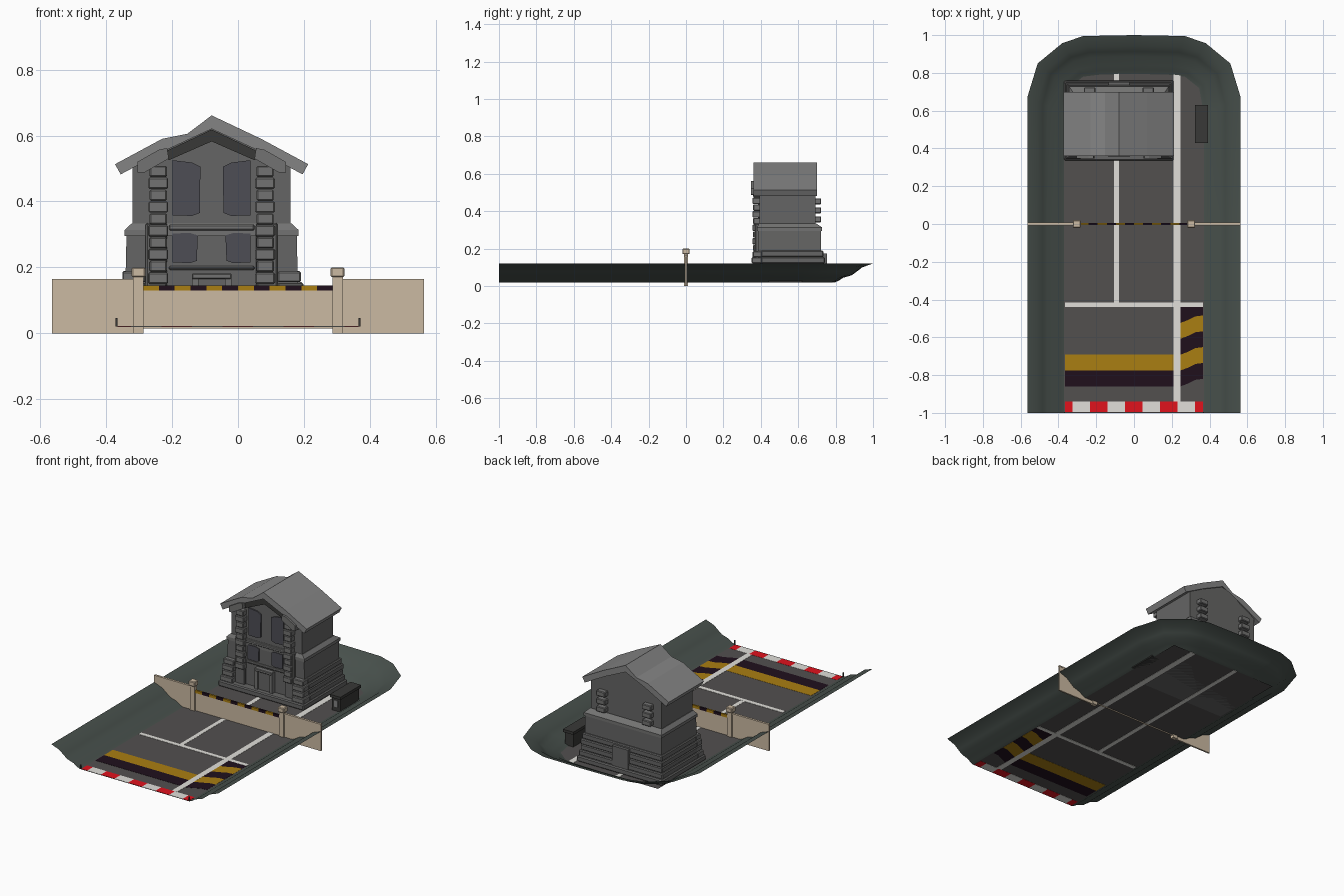
import bpy, bmesh
from mathutils import Vector

if "Cube" in bpy.data.objects:
    bpy.data.objects.remove(bpy.data.objects["Cube"])


def mat(name, r, g, b):
    m = bpy.data.materials.new(name)
    m.diffuse_color = (r, g, b, 1)
    m.use_nodes = True
    m.node_tree.nodes["Principled BSDF"].inputs["Base Color"].default_value = m.diffuse_color
    return m


ASPHALT = mat("asphalt", .085, .08, .078)
BANK = mat("bank_green_grey", .065, .082, .073)
WHITE = mat("white_paint", .75, .74, .70)
YELLOW = mat("yellow_paint", .40, .21, .006)
BLACK = mat("black_paint", .014, .005, .012)
RED = mat("red_paint", .75, .006, .012)
TAN = mat("tan_wall", .60, .49, .36)
STONE = mat("stone", .13, .13, .128)
TRIM = mat("trim_stone", .17, .17, .168)
ROOF = mat("roof_grey", .23, .23, .23)
GLASS = mat("window_glass", .075, .075, .09)
DARK = mat("dark_grey", .04, .04, .038)


def make(name, bm, material, smooth=None):
    bmesh.ops.recalc_face_normals(bm, faces=bm.faces)
    me = bpy.data.meshes.new(name)
    bm.to_mesh(me)
    bm.free()
    ob = bpy.data.objects.new(name, me)
    bpy.context.collection.objects.link(ob)
    me.materials.append(material)
    if smooth:
        bpy.context.view_layer.objects.active = ob
        ob.select_set(True)
        bpy.ops.object.shade_smooth_by_angle(angle=smooth)
        ob.select_set(False)
    return ob


def extrude(name, pts, vec, material):
    """Closed outline of 3D points, extruded into a solid."""
    bm = bmesh.new()
    f = bm.faces.new([bm.verts.new(p) for p in pts])
    g = bmesh.ops.extrude_face_region(bm, geom=[f])["geom"]
    bmesh.ops.translate(bm, vec=vec, verts=[v for v in g if isinstance(v, bmesh.types.BMVert)])
    return make(name, bm, material)


def prism(name, xz, y0, y1, material):
    return extrude(name, [(x, y0, z) for x, z in xz], (0, y1 - y0, 0), material)


def box(name, x0, x1, y0, y1, z0, z1, material, bevel=0):
    ob = prism(name, [(x0, z0), (x1, z0), (x1, z1), (x0, z1)], y0, y1, material)
    if bevel:
        b = ob.modifiers.new("bevel", "BEVEL")
        b.width, b.segments = bevel, 1
    return ob


# Road sheet
Z = .02
bm = bmesh.new()
bm.faces.new([bm.verts.new(p) for p in [(-.37, -1, Z), (.37, -1, Z), (.37, .8, Z), (-.37, .8, Z)]])
make("road", bm, ASPHALT)


# Road paint, thin enough to show from both sides
def paint(name, outline, material, t=.001):
    extrude(name, [(x, y, Z - t) for x, y in outline], (0, 0, 2 * t), material)


def stripe(name, x0, x1, y0, y1, material, t=.001):
    paint(name, [(x0, y0), (x1, y0), (x1, y1), (x0, y1)], material, t)


stripe("centre_line", -.105, -.08, -.42, .8, WHITE)
stripe("side_line", .21, .245, -.94, .8, WHITE, .0013)
stripe("stop_line", -.365, .365, -.44, -.415, WHITE, .0016)
stripe("yellow_band", -.365, .21, -.775, -.69, YELLOW)
stripe("black_band", -.365, .21, -.86, -.775, BLACK)
for i in range(5):
    lo, hi = -.86 + i * .084, -.776 + i * .084
    top = min(hi + .04, -.44)
    paint("chevron_band", [(.245, lo), (.285, lo + .015), (.325, lo + .035), (.365, lo + .04),
                           (.365, top), (.325, min(hi + .035, -.44)), (.285, min(hi + .015, -.44)),
                           (.245, hi)], YELLOW if i % 2 else BLACK)
edges = [-.365] + [-.325 + .0925 * i for i in range(8)] + [.365]
for i, (a, b) in enumerate(zip(edges, edges[1:])):
    stripe("edge_marking", a, b, -.995, -.94, WHITE if i % 2 else RED)

# Embankment: profile lofted between inner foot path and outer crest path
inner = [(.37, -1), (.37, .0), (.37, .58), (.345, .72), (.27, .78), (.19, .79), (0, .795)]
outer = [(.565, -1), (.565, .0), (.565, .67), (.51, .85), (.38, .957), (.27, .995), (0, 1)]
inner += [(-x, y) for x, y in inner[-2::-1]]
outer += [(-x, y) for x, y in outer[-2::-1]]
profile = [(0, .02), (.1, .028), (.22, .044), (.45, .058), (.58, .078), (.72, .1), (1, .12)]
bm = bmesh.new()
rows = []
for t, z in profile:
    rows.append([bm.verts.new(Vector((*a, z)).lerp(Vector((*b, z)), t)) for a, b in zip(inner, outer)])
for r, s in zip(rows, rows[1:]):
    for i in range(len(r) - 1):
        bm.faces.new((r[i], r[i + 1], s[i + 1], s[i]))
make("embankment", bm, BANK, smooth=.9)
for s in (-1, 1):
    x = s * .368
    box("corner_peg", x - .003, x + .003, -.999, -.994, .02, .047, DARK)

# Gate: side walls, posts, panel and striped bar
for s in (-1, 1):
    a, b = sorted((s * .565, s * .3))
    box("gate_side_wall", a, b, -.005, .005, 0, .157, TAN)
    box("gate_wall_cap", a, b, -.007, .007, .157, .164, TAN)
    x = s * .302
    box("gate_post", x - .016, x + .016, -.012, .012, 0, .17, TAN)
    box("gate_post_cap", x - .021, x + .021, -.02, .02, .17, .2, TAN, .004)
box("gate_panel", -.288, .288, -.003, .003, .015, .13, TAN)
for i in range(12):
    box("gate_bar_stripe", -.288 + .048 * i, -.24 + .048 * i, -.006, .006, .129, .145,
        BLACK if i % 2 else YELLOW)

# Utility cabinet beside the house
box("cabinet_body", .33, .385, .44, .62, .02, .1, DARK)
box("cabinet_lid", .322, .393, .43, .63, .1, .117, DARK)
box("cabinet_panel", .345, .37, .437, .44, .045, .085, ROOF)

# House, mirrored about its own centre line
C = -.08


def sym(half):
    """Full outline from the right half, measured from the house centre line."""
    return [(C + x, z) for x, z in half] + [(C - x, z) for x, z in reversed(half) if x]


box("house_plinth", C - .29, C + .29, .335, .76, .02, .055, STONE, .006)
for i in range(4):
    g = .004 * (i % 2) + .003 * i
    box("base_course", C - .284 + g, C + .284 - g, .40, .748 - g, .053 + .034 * i, .087 + .034 * i,
        STONE, .005)
    for s in (-1, 1):
        a, b = sorted((C + s * (.284 - g), C + s * .2))
        box("base_corner_course", a, b, .345 + g, .405, .053 + .034 * i, .085 + .034 * i, TRIM, .004)
prism("house_lower_body", sym([(.264, .05), (.258, .31)]), .385, .722, STONE)

# Sloped ledge between storeys
bm = bmesh.new()
loops = []
for hx, y0, y1, z in [(.264, .38, .728, .295), (.264, .38, .728, .313), (.243, .39, .698, .333)]:
    loops.append([bm.verts.new(p) for p in [(C - hx, y0, z), (C + hx, y0, z), (C + hx, y1, z), (C - hx, y1, z)]])
for a, b in zip(loops, loops[1:]):
    for i in range(4):
        bm.faces.new((a[i], a[(i + 1) % 4], b[(i + 1) % 4], b[i]))
bm.faces.new(loops[0])
bm.faces.new(loops[2])
make("storey_ledge", bm, TRIM)
prism("house_upper_body", sym([(.24, .31), (.24, .515), (0, .63)]), .392, .692, STONE)

# Roof with a slight crease on each slope
prism("roof", sym([(0, .661), (.15, .59), (.293, .513), (.276, .482), (.14, .555), (0, .62)][::-1])[:6]
      + [(C - x, z) for x, z in [(.14, .555), (.276, .482), (.293, .513), (.15, .59)]][::-1][::-1],
      .36, .70, ROOF)
prism("gable_beam", sym([(0, .618), (.15, .547), (.13, .525), (0, .582)][:3])[:3]
      + [(C, .582)] + [(C - .13, .525), (C - .15, .547)], .372, .40, DARK)

# Front and back stone details
for s in (-1, 1):
    for i in range(10):
        w = .004 if i % 2 else 0
        z = .15 + .036 * i
        a, b = sorted((C + s * (.132 + w), C + s * (.192 - w)))
        box("front_quoin", a, b, .355 + w, .41, z, z + .034, TRIM, .004)
    a, b = sorted((C + s * .135, C + s * .2))
    box("lower_pilaster", a, b, .37, .41, .05, .335, STONE, .005)
    prism("eave_bracket", [(C + s * x, z) for x, z in
                           [(.225, .488), (.205, .487), (.13, .53), (.135, .562), (.16, .557), (.225, .52)]],
          .347, .41, TRIM)
    prism("upper_window", [(C + s * x, z) for x, z in
                           [(.036, .365), (.06, .356), (.118, .358), (.118, .525), (.06, .518), (.034, .505)]],
          .384, .395, GLASS)
    prism("lower_window", [(C + s * x, z) for x, z in
                           [(.045, .22), (.065, .213), (.118, .215), (.118, .303), (.065, .304), (.042, .297)]],
          .376, .39, GLASS)
    x = C + s * .155
    for i in range(3):
        z = .34 + .048 * i
        box("back_quoin", x - .03, x + .03, .685, .723, z, z + .032, TRIM, .004)
    x = C + s * .05
    box("door_jamb", x - .01, x + .01, .36, .39, .05, .17, TRIM)
box("window_sill", C - .13, C + .13, .376, .395, .312, .33, TRIM, .004)
box("base_sill", C - .13, C + .13, .372, .395, .192, .204, TRIM, .004)
box("front_door", C - .04, C + .04, .368, .39, .05, .165, STONE)
box("door_lintel", C - .06, C + .06, .357, .39, .165, .182, TRIM, .003)
box("back_door", C - .055, C + .055, .72, .753, .05, .175, STONE)
